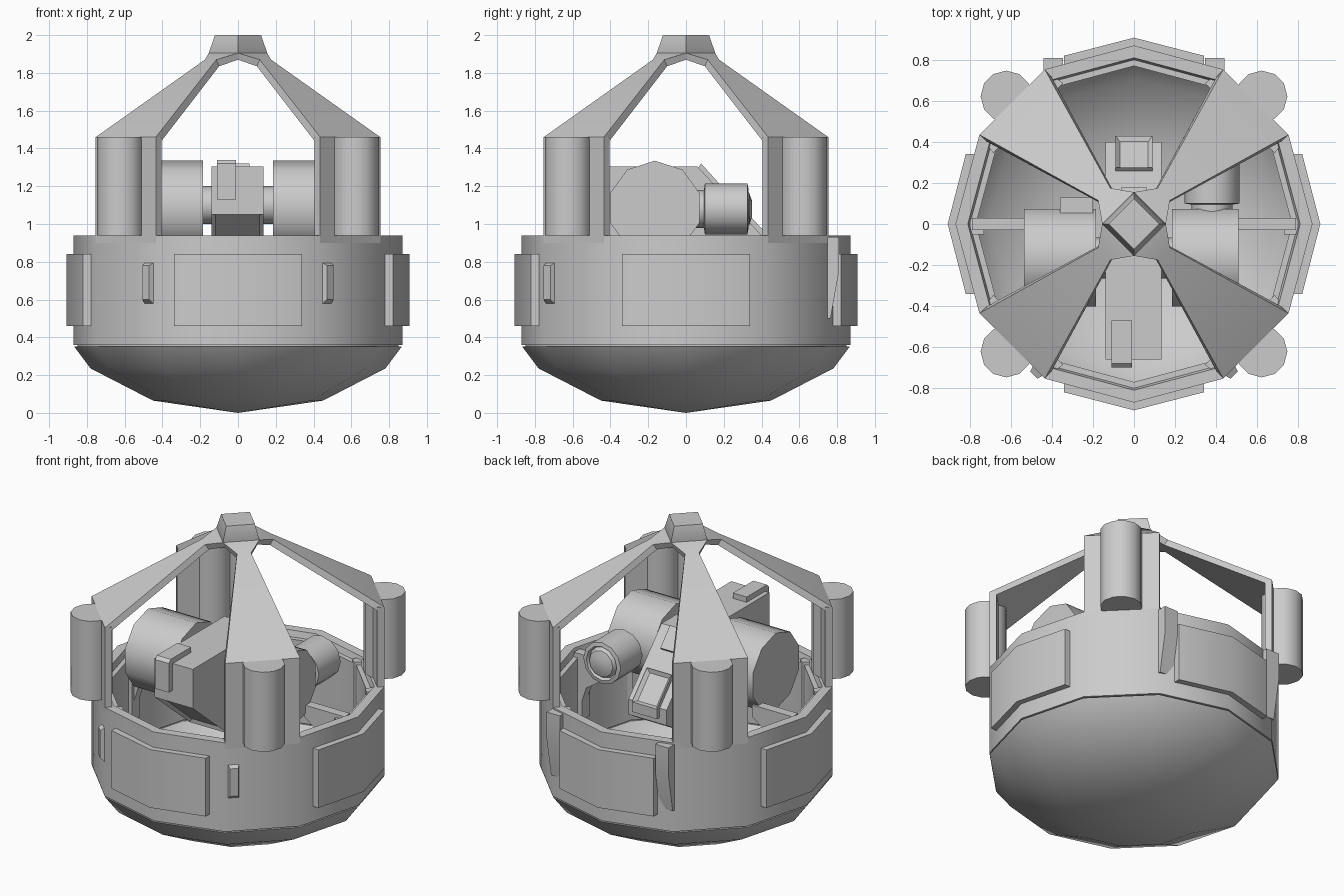
import bpy, bmesh, math
from mathutils import Vector, Matrix

cube = bpy.data.objects.get("Cube")
if cube:
    bpy.data.objects.remove(cube)

grey = bpy.data.materials.new("plain_grey")
grey.use_nodes = True
grey.diffuse_color = (0.6, 0.6, 0.6, 1)
grey.node_tree.nodes["Principled BSDF"].inputs["Base Color"].default_value = (0.6, 0.6, 0.6, 1)
parts = []


def finish(name, bm):
    bmesh.ops.recalc_face_normals(bm, faces=bm.faces)
    mesh = bpy.data.meshes.new(name)
    bm.to_mesh(mesh)
    bm.free()
    mesh.materials.append(grey)
    ob = bpy.data.objects.new(name, mesh)
    bpy.context.collection.objects.link(ob)
    parts.append(ob)
    return ob


def loft(name, loops, turn=0, inset=None):
    """Skin matching loops with closed ends; inset recesses faces along a direction."""
    bm = bmesh.new()
    rot = Matrix.Rotation(math.radians(turn), 3, 'Z')
    rings = [[bm.verts.new(rot @ Vector(p)) for p in loop] for loop in loops]
    for a, b in zip(rings, rings[1:]):
        for i in range(len(a)):
            j = (i + 1) % len(a)
            bm.faces.new((a[i], a[j], b[j], b[i]))
    bm.faces.new(rings[0])
    bm.faces.new(rings[-1])
    bmesh.ops.recalc_face_normals(bm, faces=bm.faces)
    if inset:
        bm.normal_update()
        hit = [f for f in bm.faces if f.normal.dot(Vector(inset).normalized()) > 0.95]
        bmesh.ops.inset_individual(bm, faces=hit, thickness=0.03, depth=-0.02)
    return finish(name, bm)


def lathe(name, profile, closed):
    bm = bmesh.new()
    vs = [bm.verts.new((r, 0, z)) for r, z in profile]
    edges = [bm.edges.new(e) for e in zip(vs, vs[1:])]
    if closed:
        edges.append(bm.edges.new((vs[-1], vs[0])))
    bmesh.ops.spin(bm, geom=vs + edges, axis=(0, 0, 1), cent=(0, 0, 0),
                   angle=math.tau, steps=12, use_merge=True)
    bmesh.ops.remove_doubles(bm, verts=bm.verts, dist=0.0005)
    return finish(name, bm)


def along_x(name, x0, x1, yz, inset=None):
    return loft(name, [[(x, y, z) for y, z in yz] for x in (x0, x1)], inset=inset)


def upright(name, z0, z1, xy, turn=0):
    return loft(name, [[(x, y, z) for x, y in xy] for z in (z0, z1)], turn)


def box(name, x0, x1, y0, y1, z0, z1):
    return upright(name, z0, z1, [(x0, y0), (x1, y0), (x1, y1), (x0, y1)])


def circle(n, r, a, b, start=90):
    return [(a + r * math.cos(math.radians(start + 360 * i / n)),
             b + r * math.sin(math.radians(start + 360 * i / n))) for i in range(n)]


CHORD = 0.87 * math.cos(math.radians(15))


def diag(lat, out, z):
    """Point on a diagonal wall: sideways, outward from the wall, and height."""
    d = CHORD + out
    return ((d + lat) / math.sqrt(2), (d - lat) / math.sqrt(2), z)


def slab(lat, out, z):
    return [diag(-lat, out, z), diag(lat, out, z)]


# Ring body and bowl
lathe("ring_body", [(0.87, 0.36), (0.87, 0.94), (0.81, 0.94), (0.80, 0.90),
                    (0.77, 0.90), (0.77, 0.36)], True)
lathe("seam_band", [(0.85, 0.34), (0.85, 0.37), (0.78, 0.37), (0.78, 0.34)], True)
lathe("bowl", [(0, 0.0), (0.45, 0.065), (0.78, 0.235), (0.868, 0.352), (0.775, 0.352),
               (0.71, 0.27), (0.42, 0.11), (0, 0.05)], False)

# Parts repeated on four sides
W = 0.225
for k in range(4):
    t = 90 * k
    upright(f"side_panel_{k}", 0.46, 0.84,
            [(0.908, 0), (0.82, 0.34), (0.775, 0.34), (0.84, 0), (0.775, -0.34), (0.82, -0.34)], t)
    # post, its inner foot and the outer cylinder
    loft(f"post_{k}", [slab(W, 0, z) + slab(W, -0.043, z)[::-1] for z in (0.90, 1.46)], t)
    for s in (-1, 1):
        loft(f"post_foot_{k}_{s}",
             [[diag(s * a, o, z) for a, o in ((0.17, -0.02), (0.23, -0.02), (0.24, -0.11), (0.19, -0.11))]
              for z in (0.5, 0.92)], t)
    loft(f"post_cylinder_{k}",
         [[diag(a, o, z) for a, o in circle(12, 0.125, 0, 0.04, 15)] for z in (0.94, 1.46)], t)
    # tapering roof strut flaring into the hub
    wide = slab(W, 0, 1.46) + slab(W, -0.043, 1.44)[::-1]
    narrow = [(0.115, 0.175, 1.87), (0.175, 0.115, 1.87), (0.16, 0.10, 1.835), (0.10, 0.16, 1.835)]
    flare = [(0, 0.155, 1.905), (0.155, 0, 1.905), (0.14, 0, 1.87), (0, 0.14, 1.87)]
    loft(f"roof_strut_{k}", [wide, narrow, flare], t)

# Hub
loft("hub", [[(r, 0, z), (0, r, z), (-r, 0, z), (0, -r, z)]
             for r, z in ((0.14, 1.87), (0.155, 1.905), (0.122, 2.0))])

# Small fittings beside the front and back panels, and gussets inside
for s, side in ((-1, "right"), (1, "left")):
    def catch(a, b, z0, z1, out):
        pts = [diag(-a, out, z0), diag(-b, out, z0), diag(-b, out, z1), diag(-a, out, z1)]
        return [(s * x, -y, z) for x, y, z in pts]
    loft(f"{side}_catch", [catch(0.14, 0.21, 0.57, 0.80, -0.01),
                           catch(0.15, 0.20, 0.60, 0.78, 0.025)])
    along_x(f"{side}_back_wedge", s * 0.345, s * 0.44,
            [(0.74, 0.93), (0.81, 0.93), (0.81, 0.75), (0.765, 0.5), (0.74, 0.5)])
    gusset = [(0.79, 0.45), (0.79, 0.93), (0.73, 0.93), (0.50, 0.93), (0.50, 0.85), (0.70, 0.72)]
    loft(f"{side}_gusset", [[(s * x, y, z) for x, z in gusset] for y in (-0.03, 0.03)])
    box(f"{side}_gusset_foot", *sorted((s * 0.73, s * 0.80)), -0.05, 0.03, 0.5, 0.91)

# Central mechanism: housing, drums, axle
along_x("housing", -0.14, 0.135,
        [(-0.66, 1.05), (-0.66, 1.305), (0.06, 1.305), (0.40, 0.94), (0.40, 0.84),
         (0.25, 0.75), (-0.30, 0.75)], inset=(0, -0.3, -0.36))
along_x("back_window", -0.09, 0.09,
        [(0.245, 1.08), (0.275, 1.11), (0.43, 0.945), (0.43, 0.88), (0.39, 0.88)],
        inset=(0, 0.165, 0.155))
along_x("back_plate", -0.06, 0.06, [(0.06, 1.29), (0.08, 1.32), (0.18, 1.21), (0.16, 1.19)])
along_x("front_block", -0.11, -0.01,
        [(-0.47, 1.30), (-0.47, 1.34), (-0.68, 1.34), (-0.70, 1.32), (-0.70, 1.13),
         (-0.65, 1.13), (-0.65, 1.30)])
along_x("right_drum", -0.535, -0.185, circle(10, 0.25, -0.165, 1.085))
along_x("left_drum", 0.185, 0.51, circle(10, 0.25, -0.165, 1.085))
along_x("axle", -0.2, 0.2, circle(12, 0.1, -0.165, 1.1))
box("drum_plate", -0.36, -0.20, 0.0, 0.13, 1.0, 1.19)

# Eyepiece on the left drum
tube = [(0.10, -0.02), (0.10, 0.095), (0.135, 0.10), (0.135, 0.325), (0.11, 0.33),
        (0.10, 0.31), (0.085, 0.335), (0.04, 0.35)]
loft("eyepiece", [[(x, y, z) for x, z in circle(12, r, 0.38, 1.08)] for r, y in tube])

# Smooth the round parts, keeping edges sharp
bpy.ops.object.select_all(action='DESELECT')
for ob in parts:
    ob.select_set(True)
bpy.context.view_layer.objects.active = parts[0]
bpy.ops.object.shade_smooth_by_angle(angle=math.radians(38))
